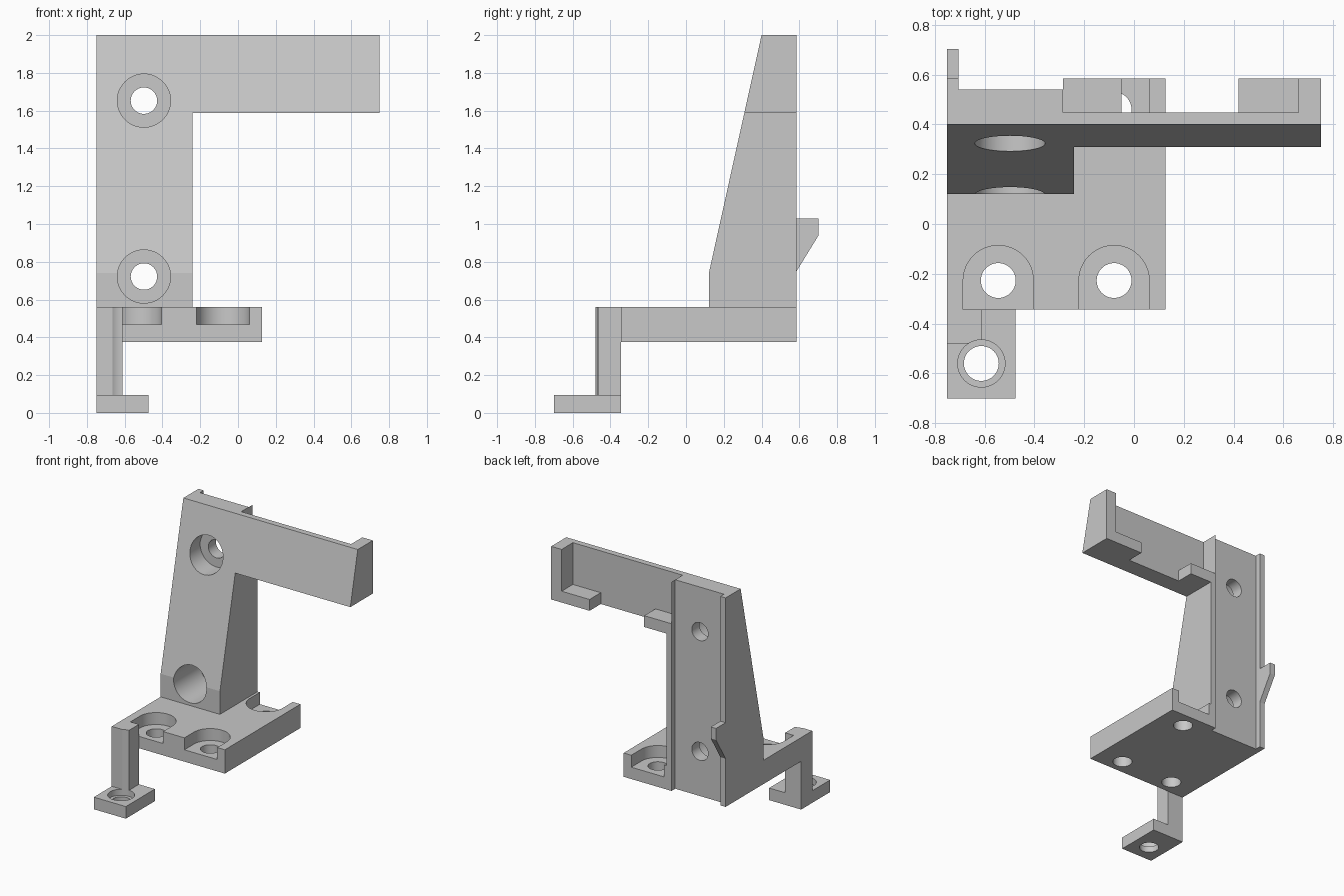
import bpy
import bmesh
import math
from mathutils import Matrix, Vector

if "Cube" in bpy.data.objects:
    bpy.data.objects.remove(bpy.data.objects["Cube"], do_unlink=True)

grey = bpy.data.materials.new("light_grey")
grey.use_nodes = True
COLOUR = (0.58, 0.58, 0.58, 1.0)
grey.diffuse_color = COLOUR
grey.node_tree.nodes["Principled BSDF"].inputs["Base Color"].default_value = COLOUR


def finish(bm, name):
    bmesh.ops.recalc_face_normals(bm, faces=bm.faces)
    mesh = bpy.data.meshes.new(name)
    bm.to_mesh(mesh)
    bm.free()
    mesh.materials.append(grey)
    obj = bpy.data.objects.new(name, mesh)
    bpy.context.collection.objects.link(obj)
    return obj


def prism(name, profile, x0, x1):
    """Extrude a (y, z) profile along x."""
    bm = bmesh.new()
    face = bm.faces.new([bm.verts.new((x0, y, z)) for y, z in profile])
    new = bmesh.ops.extrude_face_region(bm, geom=[face])["geom"]
    verts = [v for v in new if isinstance(v, bmesh.types.BMVert)]
    bmesh.ops.translate(bm, verts=verts, vec=(x1 - x0, 0, 0))
    # The extrusion keeps its starting face, so the solid is closed
    return finish(bm, name)


def box(name, x0, x1, y0, y1, z0, z1):
    return prism(name, [(y0, z0), (y1, z0), (y1, z1), (y0, z1)], x0, x1)


def cylinder(name, radius, start, end):
    start, end = Vector(start), Vector(end)
    axis = end - start
    turn = axis.to_track_quat("Z", "Y").to_matrix().to_4x4()
    bm = bmesh.new()
    bmesh.ops.create_cone(bm, cap_ends=True, segments=48, radius1=radius,
                          radius2=radius, depth=axis.length,
                          matrix=Matrix.Translation((start + end) / 2) @ turn)
    return finish(bm, name)


def combine(target, tool, operation):
    tool.hide_render = True
    mod = target.modifiers.new(operation.lower(), "BOOLEAN")
    mod.operation = operation
    mod.solver = "EXACT"
    mod.object = tool
    bpy.context.view_layer.objects.active = target
    bpy.ops.object.modifier_apply(modifier=mod.name)
    bpy.data.objects.remove(tool, do_unlink=True)


def cut(target, tool):
    combine(target, tool, "DIFFERENCE")


def add(target, tool):
    combine(target, tool, "UNION")


HOLE, HEAD = 0.07, 0.141
LEFT, RIGHT, FRONT, BACK = -0.75, 0.75, -0.343, 0.585
BASE_Z, BASE_TOP = 0.375, 0.56

# Base plate with three screw pockets open to the nearest edge
bracket = box("mounting_bracket", LEFT, 0.127, FRONT, BACK, BASE_Z, BASE_TOP)
for x, y, edge in ((-0.545, -0.227, -0.4), (-0.08, -0.227, -0.4), (-0.08, 0.46, 0.65)):
    cut(bracket, cylinder("head_pocket", HEAD, (x, y, 0.467), (x, y, 0.7)))
    cut(bracket, box("pocket_slot", x - HEAD, x + HEAD, min(y, edge), max(y, edge), 0.467, 0.7))
    cut(bracket, cylinder("screw_hole", HOLE, (x, y, 0.3), (x, y, 0.7)))

# Upright and arm share one sloped slab, notched below the arm
slab = prism("upright_and_arm", [(0.121, BASE_TOP), (BACK, BASE_TOP), (BACK, 2),
                                 (0.4, 2), (0.121, 0.74)], LEFT, RIGHT)
cut(slab, box("notch", -0.24, 0.9, 0, 0.8, 0.4, 1.587))

# Back of the arm hollowed to leave an end wall, a lip and a tab
cut(slab, box("arm_pocket", -0.285, 0.66, 0.447, 0.7, 1.675, 2.1))
cut(slab, box("lip_gap", -0.05, 0.42, 0.447, 0.7, 1.5, 1.75))
add(bracket, slab)

# Rail channel down the back
cut(bracket, box("back_channel", -0.705, -0.285, 0.54, 0.7, 0.3, 2.1))

# Counterbored bolt holes through the upright
for z in (0.722, 1.653):
    cut(bracket, cylinder("bolt_head_bore", HEAD, (-0.498, 0, z), (-0.498, 0.447, z)))
    cut(bracket, cylinder("bolt_hole", HOLE, (-0.498, 0, z), (-0.498, 0.8, z)))

# Hook on the back rail
add(bracket, prism("hook", [(BACK, 0.75), (0.702, 0.94), (0.702, 1.03), (BACK, 1.03)],
                   LEFT, -0.705))

# Leg and foot with a screw seat that also scoops the leg
leg = box("leg", LEFT, -0.612, -0.48, FRONT, 0, BASE_TOP)
add(leg, box("foot", LEFT, -0.475, -0.7, FRONT, 0, 0.094))
cut(leg, cylinder("foot_seat", 0.095, (-0.613, -0.56, 0.047), (-0.613, -0.56, 0.8)))
cut(leg, cylinder("foot_hole", HOLE, (-0.613, -0.56, -0.1), (-0.613, -0.56, 0.8)))
add(bracket, leg)

# Smooth bores, sharp edges
bpy.ops.object.select_all(action="DESELECT")
bracket.select_set(True)
bpy.context.view_layer.objects.active = bracket
bpy.ops.object.shade_smooth_by_angle(angle=math.radians(10))
